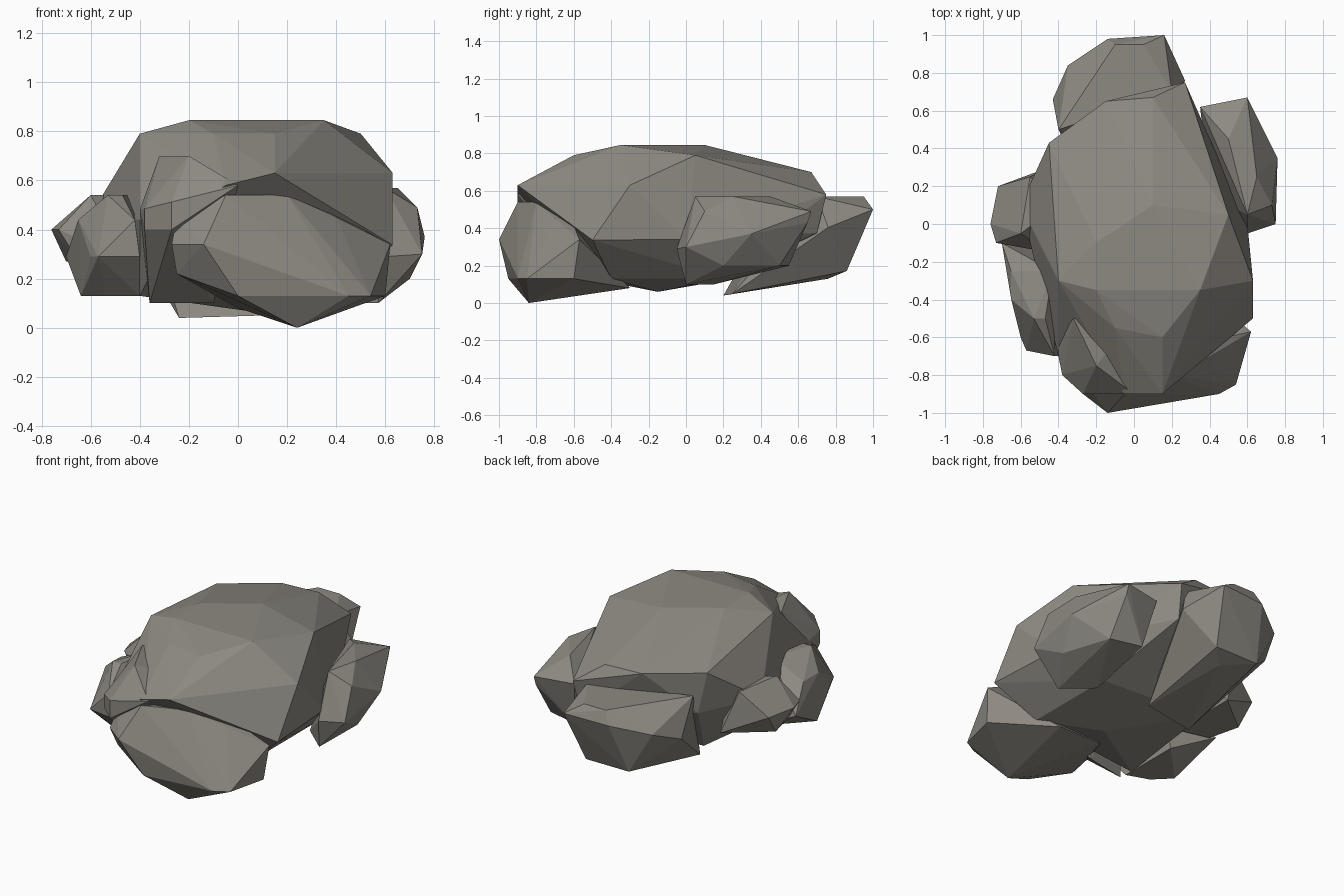
import bpy
import bmesh

default_cube = bpy.data.objects.get("Cube")
if default_cube:
    bpy.data.objects.remove(default_cube, do_unlink=True)

# One plain stone colour for every boulder
stone = bpy.data.materials.new("warm_grey_stone")
stone.use_nodes = True
colour = (.27, .255, .225, 1)
stone.diffuse_color = colour
shader = next(node for node in stone.node_tree.nodes if node.type == 'BSDF_PRINCIPLED')
shader.inputs["Base Color"].default_value = colour
shader.inputs["Roughness"].default_value = .9


def layer(*outline, height, tilt_x=0, tilt_y=0):
    """Lay a plan outline on a level or tilted cutting plane."""
    return [(x, y, height + tilt_x * x + tilt_y * y) for x, y in outline]


def boulder(name, *layers):
    """Wrap a faceted convex boulder around its stacked layers."""
    mesh = bpy.data.meshes.new(name)
    bm = bmesh.new()
    for outline in layers:
        for corner in outline:
            bm.verts.new(corner)
    bmesh.ops.convex_hull(bm, input=list(bm.verts), use_existing_faces=False)
    # Drop any corner that ended up inside the hull
    loose = [vert for vert in bm.verts if not vert.link_faces]
    bmesh.ops.delete(bm, geom=loose, context='VERTS')
    bmesh.ops.recalc_face_normals(bm, faces=list(bm.faces))
    bm.to_mesh(mesh)
    bm.free()
    mesh.materials.append(stone)
    rock = bpy.data.objects.new(name, mesh)
    bpy.context.collection.objects.link(rock)


# Large central boulder: crown, shoulder, rim, waist and underside
boulder(
    "main_boulder",
    layer((-.2, -.1), (.35, -.35), (.1, .1), (-.2, -.35), height=.845),
    layer((-.4, -.3), (.5, .05), (.15, -.6), (-.1, -.55), height=.79),
    layer((.1, .67), (-.15, .65), (-.45, .43), height=.7),
    layer((.63, -.3), (.4, -.55), (.15, -.9), height=.63),
    layer((.27, .75), (-.05, -.9), height=.58),
    layer((.63, -.5), (.6, 0), (.4, .45), (.25, .7), (-.4, .45), (-.6, .1),
          (-.4, -.7), (-.25, -.8), height=.4, tilt_x=-.1),
    layer((-.4, -.5), (.4, -.4), (.4, .2), (-.3, .25), height=.13),
    layer((.1, -.15), height=.06),
)

# Leaning boulder at the front, resting on one low corner
boulder(
    "front_boulder",
    layer((.2, -.8), (-.05, -.9), (.25, -.65), height=.54),
    layer((-.25, -.85), (.4, -.7), height=.45),
    layer((-.14, -1), (-.27, -.9), (.62, -.57), height=.34),
    layer((0, -.95), (.45, -.9), (.54, -.85), (.6, -.6), height=.13),
    layer((-.2, -.6), (-.25, -.85), height=.22),
    layer((0, -.3), (.3, -.3), height=.08),
    layer((.24, -.84), height=0),
)

# Jagged shoulder on the front right, undercut below
boulder(
    "front_shoulder",
    layer((-.32, -.5), (-.2, -.75), height=.7),
    layer((-.4, -.6), (-.4, -.7), (-.38, -.8), (-.27, -.9), (0, -.9), (0, -.5),
          height=.58, tilt_x=.25),
    layer((-.38, -.8), (-.27, -.9), height=.4),
    layer((-.36, -.55), (-.1, -.5), height=.1),
)

# Long low boulder at the back, rising towards its outer end
boulder(
    "back_boulder",
    layer((.05, .95), (-.1, .95), (.2, .7), (-.2, .65), (-.4, .5), height=.57),
    layer((-.14, .98), (.16, 1), (.27, .76), (-.35, .84), (-.43, .66),
          height=.1, tilt_y=.4),
    layer((-.2, .86), (.1, .86), (-.24, .2), (.1, .25),
          height=0, tilt_y=.2),
    layer((0, .76), height=.13),
)

# Boulder on the left flank, its base reaching inwards
boulder(
    "left_boulder",
    layer((.65, .25), (.6, .05), (.5, .45), height=.57),
    layer((.35, .62), (.5, .65), (.6, .67), (.73, .1), height=.49),
    layer((.76, .35), (.75, 0), (.6, -.05), (.6, .65), height=.3, tilt_y=.2),
    layer((.7, .2), (.6, .5), (.6, 0), (.4, .55), height=.2),
    layer((.4, .15), (.57, 0), height=.1),
)

# Small boulder on the right flank
boulder(
    "right_boulder",
    layer((-.6, -.05), (-.55, .25), (-.4, .1), height=.54),
    layer((-.72, .2), (-.76, 0), (-.73, -.1), height=.4),
    layer((-.7, .1), (-.45, .3), (-.45, -.15), (-.65, -.1), height=.27),
)

# Upright boulder at the front right
boulder(
    "front_right_boulder",
    layer((-.53, -.5), (-.47, -.5), (-.43, -.25), height=.54),
    layer((-.65, -.25), (-.65, -.4), (-.42, -.7), height=.44),
    layer((-.7, -.1), (-.4, -.7), (-.57, -.67), (-.6, -.6), height=.29),
    layer((-.64, -.4), (-.54, -.5), (-.4, -.55), (-.4, -.15), height=.13),
)
